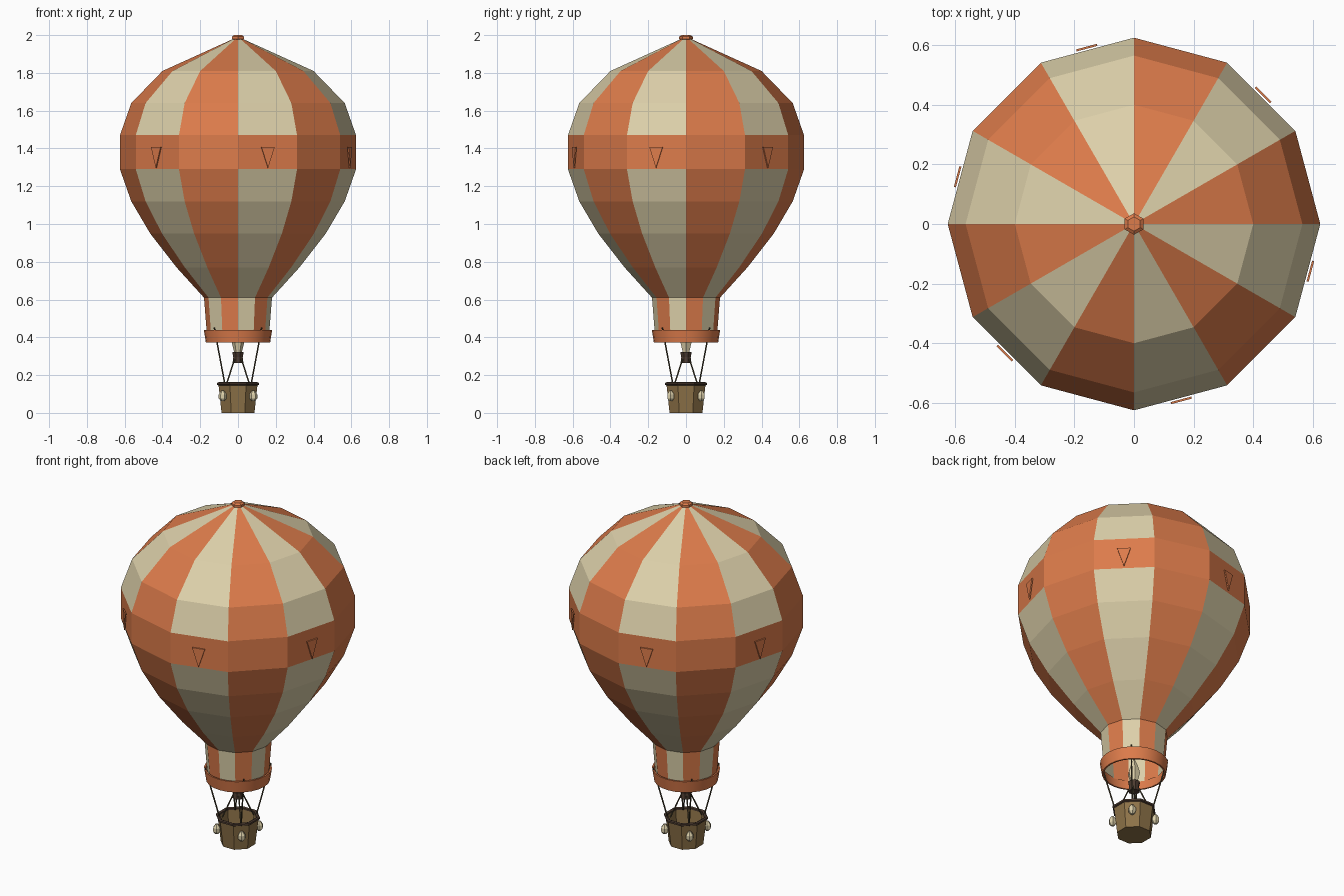
import bpy, bmesh, math
from mathutils import Vector, Matrix

cube = bpy.data.objects.get("Cube")
if cube:
    bpy.data.objects.remove(cube)


def material(name, rgb):
    m = bpy.data.materials.new(name)
    m.use_nodes = True
    m.diffuse_color = (*rgb, 1)
    m.node_tree.nodes["Principled BSDF"].inputs["Base Color"].default_value = (*rgb, 1)
    return m


ORANGE = material("orange_cloth", (0.72, 0.20, 0.07))
CREAM = material("cream_cloth", (0.72, 0.63, 0.40))
WICKER = material("wicker_brown", (0.27, 0.17, 0.065))
DARK = material("dark_brown", (0.075, 0.045, 0.03))
ROPE = material("rope_olive", (0.075, 0.06, 0.03))


def finish(name, bm, mats, smooth=False):
    mesh = bpy.data.meshes.new(name)
    bm.to_mesh(mesh)
    bm.free()
    for m in mats:
        mesh.materials.append(m)
    obj = bpy.data.objects.new(name, mesh)
    bpy.context.collection.objects.link(obj)
    if smooth:
        bpy.ops.object.select_all(action="DESELECT")
        obj.select_set(True)
        bpy.context.view_layer.objects.active = obj
        bpy.ops.object.shade_smooth_by_angle(angle=math.radians(40))
    return obj


def lathe(name, profile, sides, mats, turn=0.0, loop=False, caps=(False, False),
          rule=None, centre=(0, 0), smooth=False):
    """Revolve (radius, height) points, listed bottom to top on the outside."""
    bm = bmesh.new()
    rings = []
    for r, z in profile:
        rings.append([bm.verts.new((centre[0] + r * math.cos(turn + math.tau * k / sides),
                                    centre[1] + r * math.sin(turn + math.tau * k / sides), z))
                      for k in range(sides)])
    pairs = list(zip(rings, rings[1:]))
    if loop:
        pairs.append((rings[-1], rings[0]))
    for row, (a, b) in enumerate(pairs):
        for k in range(sides):
            n = (k + 1) % sides
            f = bm.faces.new((a[k], a[n], b[n], b[k]))
            if rule:
                f.material_index = rule(row, k)
    if caps[0]:
        bm.faces.new(rings[0][::-1])
    if caps[1]:
        bm.faces.new(rings[-1])
    return finish(name, bm, mats, smooth)


def rod(name, start, end, radius, mat):
    a, b = Vector(start), Vector(end)
    d = b - a
    place = Matrix.Translation((a + b) / 2) @ d.to_track_quat("Z", "Y").to_matrix().to_4x4()
    bm = bmesh.new()
    bmesh.ops.create_cone(bm, cap_ends=True, segments=6, radius1=radius, radius2=radius,
                          depth=d.length, matrix=place)
    return finish(name, bm, [mat])


# Envelope: twelve striped gores with one plain band at the widest ring
GORES = 12
BAND_ROW = 4
envelope = [(0.18, 0.61), (0.325, 0.77), (0.465, 0.95), (0.565, 1.12), (0.625, 1.29),
            (0.625, 1.47), (0.565, 1.64), (0.40, 1.81), (0.025, 1.98)]
lathe("envelope", envelope, GORES, [ORANGE, CREAM], caps=(False, True),
      rule=lambda row, k: 0 if row == BAND_ROW else k % 2)

# Crown knob
lathe("crown_knob", [(0.025, 1.972), (0.036, 1.98), (0.036, 1.992), (0.024, 2.0)], 6,
      [ORANGE], turn=math.pi / 6, caps=(True, True))

# Skirt and its hem
lathe("skirt", [(0.165, 0.42), (0.18, 0.61)], GORES, [ORANGE, CREAM],
      rule=lambda row, k: k % 2)
lathe("skirt_hem", [(0.170, 0.372), (0.181, 0.44), (0.172, 0.44), (0.161, 0.372)], 24,
      [ORANGE], loop=True, smooth=True)

# Pennant plates on every second panel of the band
for k in range(1, GORES, 2):
    spin = Matrix.Rotation(math.tau * (k + 0.5) / GORES, 4, "Z")
    bm = bmesh.new()
    front, back = [[bm.verts.new(spin @ Vector((x, y, z)))
                    for y, z in ((-0.036, 1.407), (0, 1.297), (0.036, 1.407))]
                   for x in (0.616, 0.609)]
    bm.faces.new(front)
    bm.faces.new(back[::-1])
    for i in range(3):
        j = (i + 1) % 3
        bm.faces.new((front[j], front[i], back[i], back[j]))
    finish(f"pennant_{k // 2 + 1}", bm, [ORANGE])

# Basket: hollow octagonal tub with a thick rim
EIGHTH = math.pi / 8
lathe("basket", [(0.094, 0.0), (0.112, 0.15), (0.102, 0.15), (0.086, 0.012)], 8,
      [WICKER], turn=EIGHTH, caps=(True, True))
lathe("basket_rim", [(0.111, 0.145), (0.119, 0.149), (0.119, 0.159), (0.111, 0.163),
                     (0.101, 0.159), (0.101, 0.149)], 8, [DARK], turn=EIGHTH, loop=True)

# Burner and flame
lathe("burner", [(0.031, 0.265), (0.027, 0.295), (0.033, 0.322)], 8, [DARK],
      turn=EIGHTH, caps=(True, True))
lathe("flame", [(0.02, 0.322), (0.034, 0.375), (0.022, 0.42), (0.001, 0.47)], 6, [CREAM],
      caps=(True, True))

# Ropes, burner struts and sandbags at the four diagonals
for sx, side in ((1, "left"), (-1, "right")):
    for sy, end in ((-1, "front"), (1, "back")):
        tag = f"{end}_{side}"
        rod(f"rope_{tag}", (0.07 * sx, 0.07 * sy, 0.155),
            (0.126 * sx, 0.126 * sy, 0.452), 0.004, ROPE)
        rod(f"burner_strut_{tag}", (0.06 * sx, 0.06 * sy, 0.155),
            (0.018 * sx, 0.018 * sy, 0.285), 0.004, ROPE)
        lathe(f"sandbag_{tag}", [(0.009, 0.062), (0.021, 0.077), (0.021, 0.098),
                                 (0.007, 0.118)], 6, [CREAM],
              centre=(0.081 * sx, 0.081 * sy), caps=(True, True))
